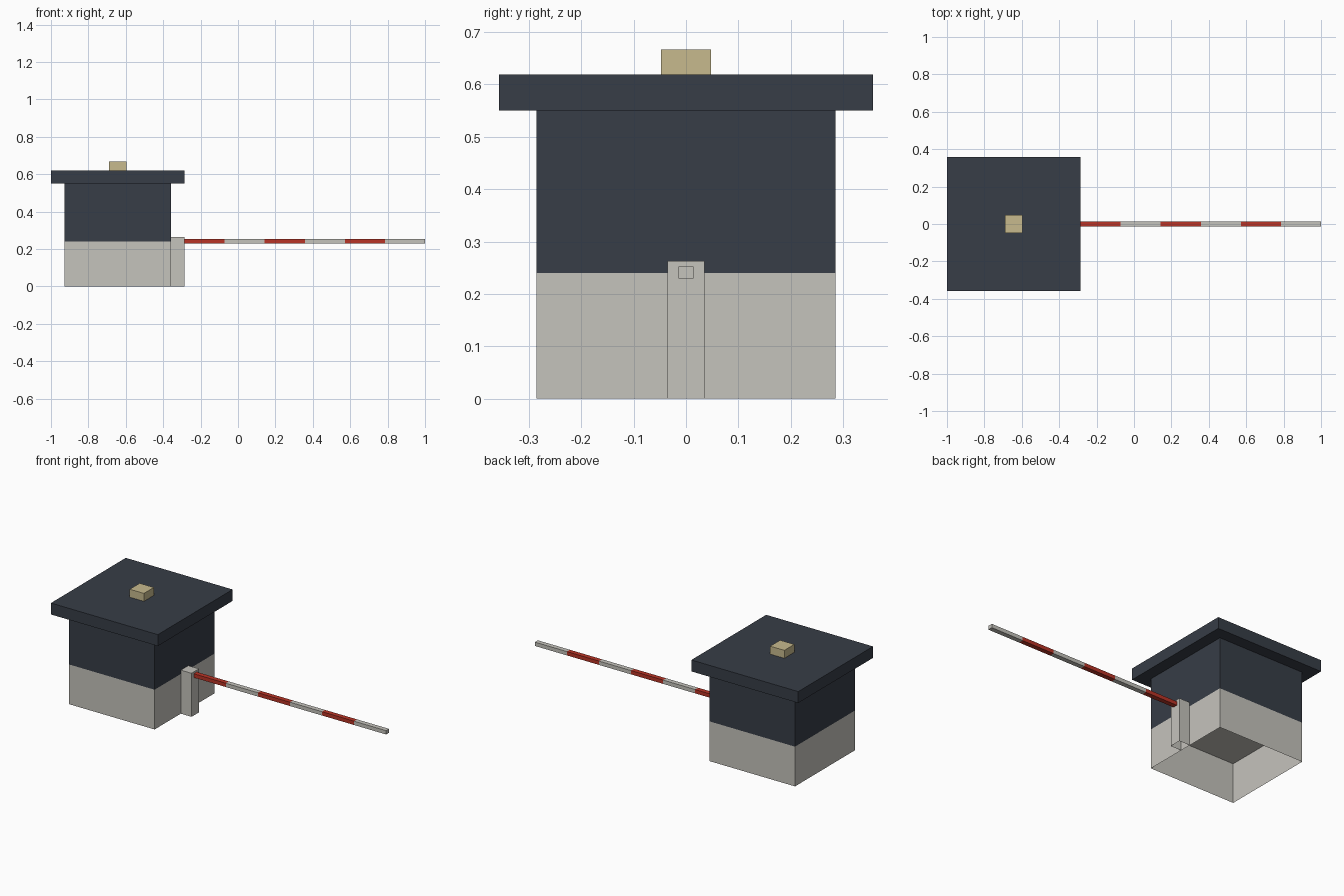
import bpy
import bmesh
from mathutils import Vector

if "Cube" in bpy.data.objects:
    bpy.data.objects.remove(bpy.data.objects["Cube"], do_unlink=True)


def srgb(r, g, b):
    """Convert 0-255 display values to a linear colour."""
    def lin(c):
        c /= 255
        return c / 12.92 if c <= 0.04045 else ((c + 0.055) / 1.055) ** 2.4
    return (lin(r), lin(g), lin(b), 1.0)


def material(name, colour):
    mat = bpy.data.materials.new(name)
    mat.use_nodes = True
    mat.diffuse_color = colour
    bsdf = mat.node_tree.nodes["Principled BSDF"]
    bsdf.inputs["Base Color"].default_value = colour
    bsdf.inputs["Roughness"].default_value = 0.8
    return mat


stone = material("pale stone", srgb(197, 195, 188))
slate = material("dark slate", srgb(55, 61, 71))
red = material("barrier red", srgb(185, 52, 38))
lamp = material("lamp cream", srgb(199, 186, 141))


def box(name, low, high, mats, open_bottom=False, segments=1):
    """Box between two corners; segments split it along x in alternating colours."""
    low, high = Vector(low), Vector(high)
    size = high - low
    bm = bmesh.new()
    bmesh.ops.create_cube(bm, size=1)
    for v in bm.verts:
        v.co = (low + high) / 2 + v.co * size
    step = size.x / segments
    for i in range(1, segments):
        bmesh.ops.bisect_plane(bm, geom=bm.verts[:] + bm.edges[:] + bm.faces[:],
                               plane_co=(low.x + i * step, 0, 0), plane_no=(1, 0, 0))
    bm.normal_update()
    for f in bm.faces:
        band = int((f.calc_center_median().x - low.x) / step)
        f.material_index = min(band, segments - 1) % len(mats)
    if open_bottom:
        bottom = [f for f in bm.faces if f.normal.z < -0.9]
        bmesh.ops.delete(bm, geom=bottom, context='FACES')
    mesh = bpy.data.meshes.new(name)
    bm.to_mesh(mesh)
    bm.free()
    for m in mats:
        mesh.materials.append(m)
    obj = bpy.data.objects.new(name, mesh)
    bpy.context.collection.objects.link(obj)
    return obj


def hut_box(name, half, bottom, top, mat, open_bottom=False):
    """Square box centred on the hut's axis."""
    return box(name, (hut_x - half, -half, bottom), (hut_x + half, half, top),
               [mat], open_bottom)


# Hut: hollow plinth, upper walls, overhanging roof slab and roof lamp
hut_x = -0.643
hut_box("plinth", 0.2857, 0, 0.24, stone, open_bottom=True)
hut_box("upper_walls", 0.2857, 0.24, 0.55, slate, open_bottom=True)
hut_box("roof_slab", 0.357, 0.55, 0.619, slate)
hut_box("roof_lamp", 0.0475, 0.619, 0.667, lamp)

# Barrier: post against the wall and a striped arm
post_end = -0.2857
box("barrier_post", (-0.357, -0.0357, 0), (post_end, 0.0357, 0.263), [stone],
    open_bottom=True)
box("barrier_arm", (post_end, -0.0143, 0.229), (1, 0.0143, 0.252), [red, stone],
    segments=6)
